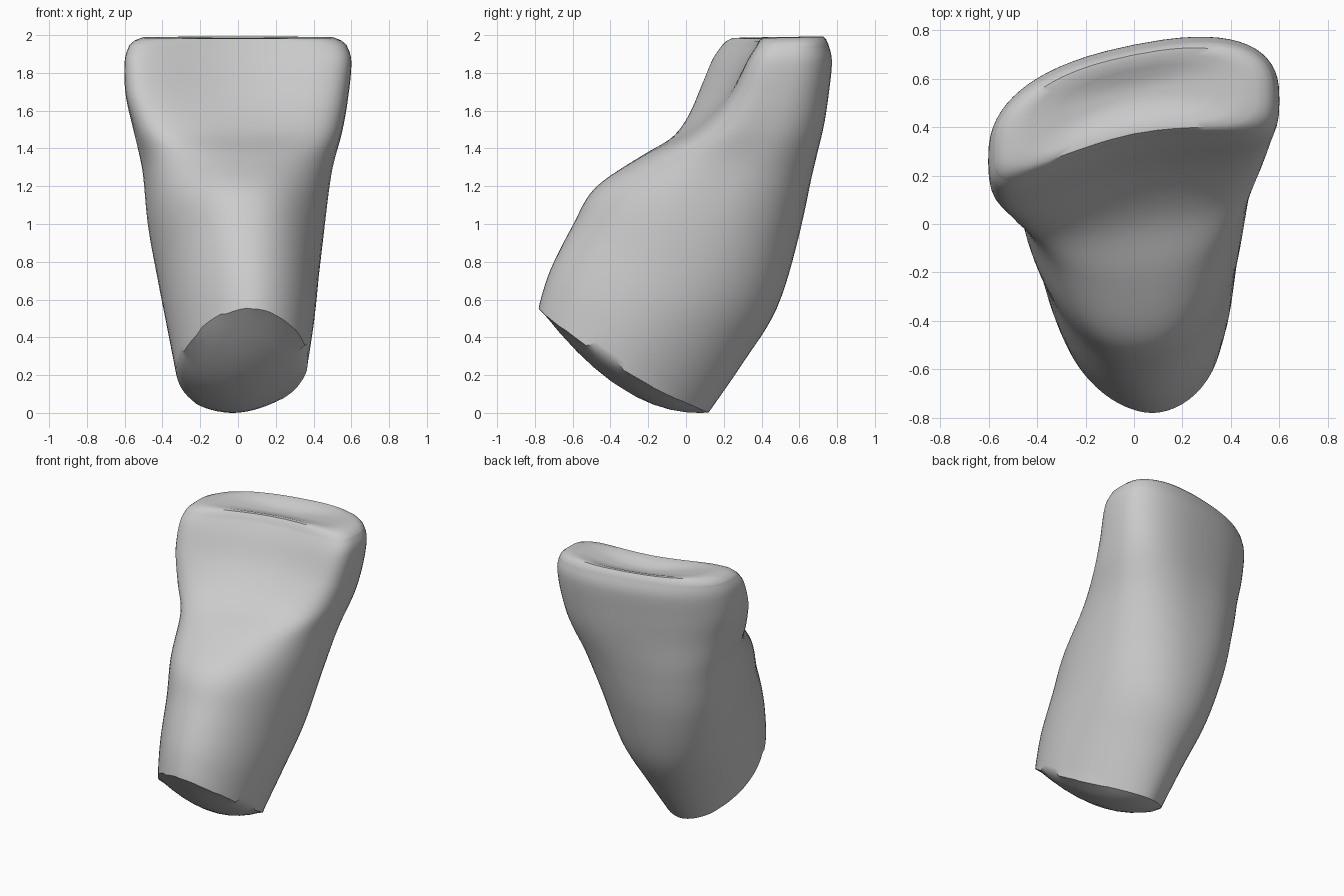
import bpy, bmesh, math, random

cube = bpy.data.objects.get("Cube")
if cube:
    bpy.data.objects.remove(cube)
random.seed(4)

SIDES, STEPS = 64, 6

# Slanted cross-sections from root to crown:
# front y, front z, back y, back z, left x, right x, taper, skew, bend, squareness
LEVELS = [
    (-.78, .57, .12, .01, -.35, .34, -.06, 0, 0, 1.85),
    (-.72, .76, .30, .27, -.39, .38, .0, 0, 0, 1.95),
    (-.60, 1.0, .48, .56, -.435, .415, .08, 0, 0, 2.1),
    (-.48, 1.2, .595, .93, -.485, .455, .14, .02, .02, 2.25),
    (-.23, 1.37, .66, 1.25, -.51, .495, .12, .09, .12, 2.45),
    (.01, 1.5, .7, 1.5, -.555, .55, .05, .18, .34, 2.7),
    (.19, 1.68, .725, 1.7, -.595, .585, .02, .2, .5, 2.8),
    (.3, 1.87, .74, 1.87, -.6, .6, 0, .2, .55, 2.8),
    (.35, 1.95, .72, 1.96, -.575, .575, 0, .2, .55, 2.8),
]


def spline(t):
    """Smooth blend of the cross-section settings at level t."""
    i = min(int(t), len(LEVELS) - 2)
    f = t - i
    a, b, c, d = (LEVELS[max(0, min(j, len(LEVELS) - 1))] for j in range(i - 1, i + 3))
    return [q + f * ((r - p) + f * (2 * p - 5 * q + 4 * r - s + f * (3 * (q - r) + s - p))) / 2
            for p, q, r, s in zip(a, b, c, d)]


def section(t, shrink=1.0, lift=0.0):
    """Ring of points for level t, optionally shrunk inward and lifted."""
    fy, fz, by, bz, xl, xr, taper, skew, bend, power = spline(t)
    raw = []
    for k in range(SIDES):
        ang = 2 * math.pi * k / SIDES
        c, s = math.cos(ang), math.sin(ang)
        v = math.copysign(abs(s) ** (2 / power), s)
        raw.append((math.copysign(abs(c) ** (2 / power), c) * (1 + taper * v), v))
    wide = max(x for x, v in raw)
    low = max(0, 1 - t / 4)
    ring = []
    for x, v in raw:
        v *= shrink
        h = (v + 1) / 2
        x = (xl + xr) / 2 + x / wide * shrink * (xr - xl) / 2
        # The front ridge leans to one side
        x += max(0, 1 - t / 6) * (.08 - .11 * h)
        # The front bends more than the back
        y = fy + (by - fy) * h + skew * x - bend * (1 - .7 * h) * x * x
        z = fz + (bz - fz) * h - .05 * low * (1 - v * v) + lift
        ring.append((x, y, z))
    return ring


# Tooth body: lofted wall
rings = [section(i / STEPS) for i in range((len(LEVELS) - 1) * STEPS + 1)]

# Crown: rounded rim and shallow groove
top = len(LEVELS) - 1
for shrink, lift in ((.95, .025), (.88, .04), (.75, .04), (.55, .025), (.35, .01), (.15, 0)):
    rings.append(section(top, shrink, lift))

# Root: uneven broken rim, then a domed base
jag = [random.uniform(-.02, .03) for k in range(SIDES // 4)]
rim = []
for k, (x, y, z) in enumerate(rings[0]):
    rim.append((x, y, z + jag[k // 4] * max(0, min(1, z * 3))))
rings[0] = rim
for i in range(1, 4):
    rings[i] = [(x, y, max(z, r[2] + .015 * i)) for (x, y, z), r in zip(rings[i], rim)]
base = [section(0, s, -.11 * (1 - s * s)) for s in (.15, .35, .55, .75, .9)]
rings = base + rings

bm = bmesh.new()
loops = [[bm.verts.new(p) for p in ring] for ring in rings]
for a, b in zip(loops, loops[1:]):
    for k in range(SIDES):
        n = (k + 1) % SIDES
        bm.faces.new((a[k], a[n], b[n], b[k]))
bm.faces.new(list(reversed(loops[0])))
bm.faces.new(loops[-1])
bmesh.ops.recalc_face_normals(bm, faces=bm.faces)
lowest = min(v.co.z for v in bm.verts)
for v in bm.verts:
    v.co.z -= lowest
mesh = bpy.data.meshes.new("tooth_body")
bm.to_mesh(mesh)
bm.free()
body = bpy.data.objects.new("tooth_body", mesh)
bpy.context.collection.objects.link(body)

# Plain grey material
grey = bpy.data.materials.new("plain grey")
grey.use_nodes = True
grey.diffuse_color = (.6, .6, .6, 1)
grey.node_tree.nodes["Principled BSDF"].inputs["Base Color"].default_value = (.6, .6, .6, 1)
mesh.materials.append(grey)

bpy.context.view_layer.objects.active = body
body.select_set(True)
bpy.ops.object.shade_smooth_by_angle(angle=math.radians(40))
